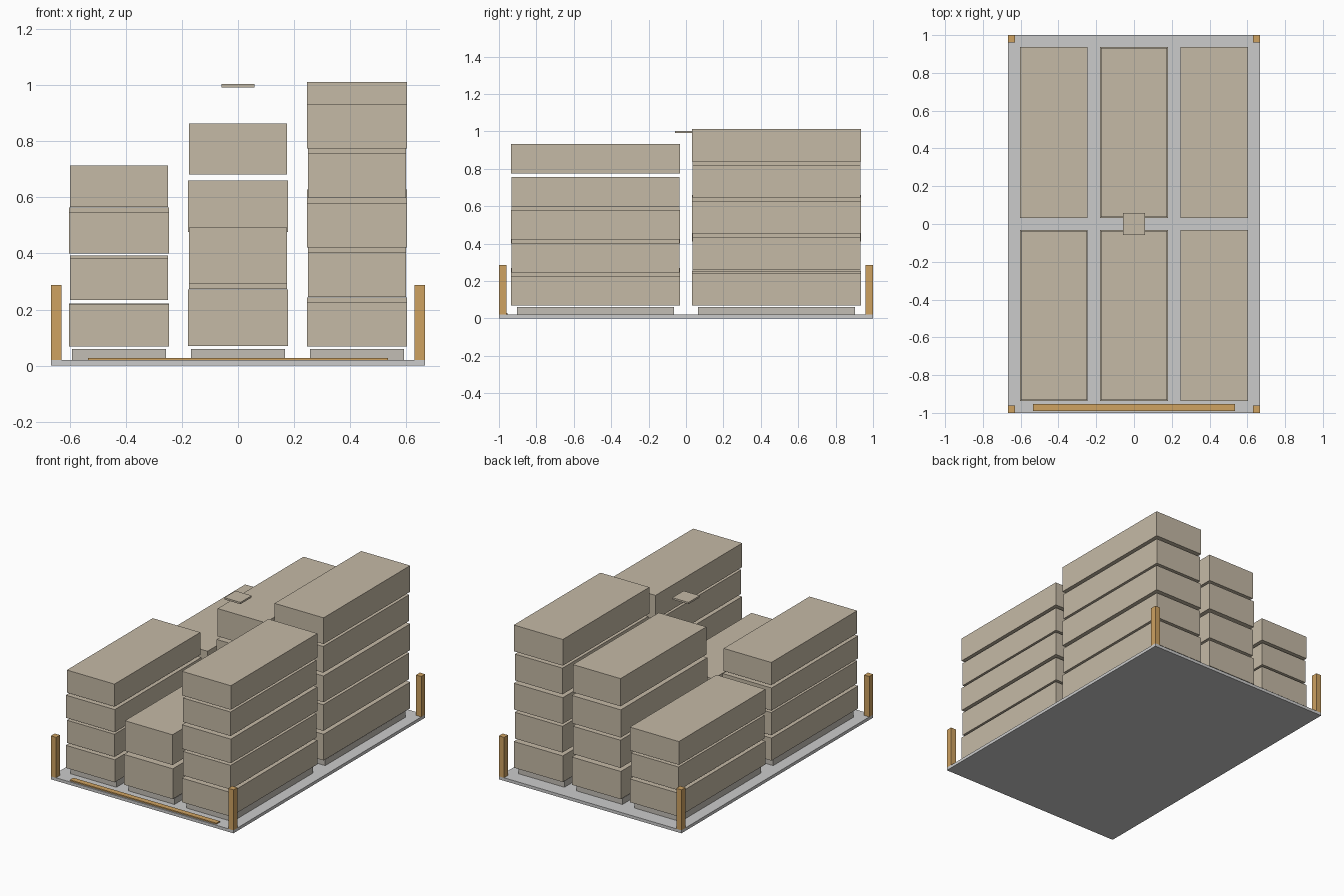
import bpy

if "Cube" in bpy.data.objects:
    bpy.data.objects.remove(bpy.data.objects["Cube"])


def material(name, color):
    m = bpy.data.materials.new(name)
    m.diffuse_color = color
    m.use_nodes = True
    m.node_tree.nodes["Principled BSDF"].inputs["Base Color"].default_value = m.diffuse_color
    return m


CARTON = material("carton", (0.56, 0.49, 0.38, 1))
SKID = material("skid", (0.54, 0.51, 0.46, 1))
WOOD = material("wood", (0.62, 0.36, 0.12, 1))


def box(name, center, half, z0, z1, mat=None):
    """Box from a plan centre, plan half sizes and a height range."""
    bpy.ops.mesh.primitive_cube_add(size=2, location=(*center, (z0 + z1) / 2))
    ob = bpy.context.object
    ob.name = name
    ob.scale = (*half, (z1 - z0) / 2)
    bpy.ops.object.transform_apply(location=False, rotation=False, scale=True)
    if mat:
        ob.data.materials.append(mat)
    return ob


# Deck
box("deck", (0, 0), (0.667, 1.0), 0, 0.02)

# Corner posts
for sx in (-1, 1):
    for sy in (-1, 1):
        box("corner_post", (sx * 0.648, sy * 0.98), (0.019, 0.02), 0.02, 0.287, WOOD)

# Front edge strip
box("front_strip", (0, -0.972), (0.535, 0.018), 0.02, 0.028, WOOD)

# Stacks: column, row, layer count, layer pitch
stacks = [
    (-1, -1, 4, 0.1656), (0, -1, 2, 0.222), (1, -1, 5, 0.1764),
    (-1, 1, 3, 0.171), (0, 1, 4, 0.2035), (1, 1, 5, 0.1923),
]
for col, row, count, pitch in stacks:
    c = (col * 0.424, row * 0.484)
    box("stack_skid", c, (0.168, 0.419), 0.02, 0.06, SKID)
    # Layers alternate between slightly wider and slightly narrower
    for i in range(count):
        half = (0.179, 0.452) if i % 2 == 0 else (0.174, 0.448)
        z = 0.06 + i * pitch
        box("stack_layer", c, half, z + 0.05 * pitch, z + 0.95 * pitch, CARTON)

# Small floating plate above the centre
box("top_plate", (0, 0), (0.059, 0.059), 0.991, 1.003, CARTON)
